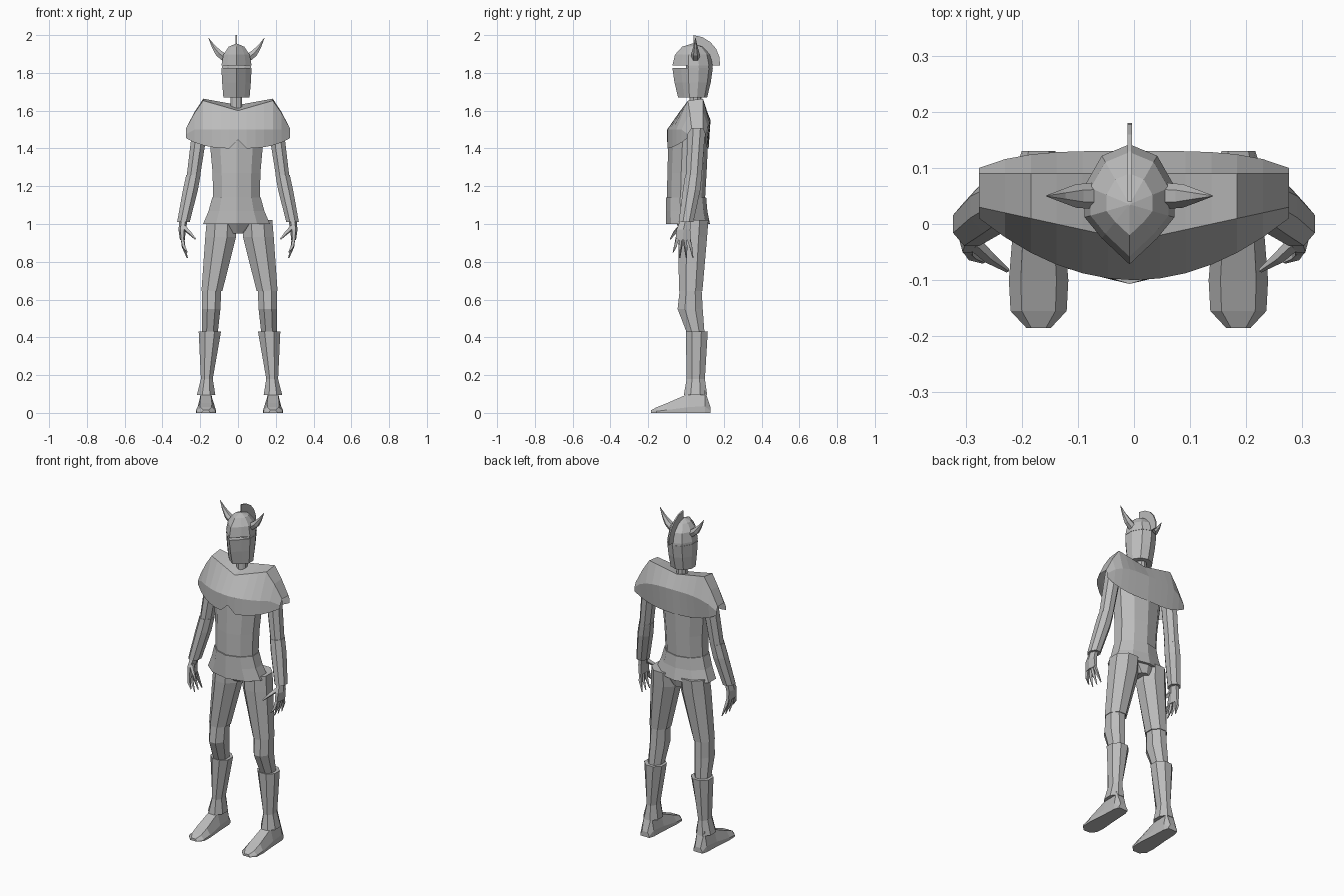
import bpy, bmesh
from math import sin, cos, pi
from mathutils import Vector

old = bpy.data.objects.get("Cube")
if old:
    bpy.data.objects.remove(old, do_unlink=True)

GREY = (.5, .5, .5, 1)
material = bpy.data.materials.new("plain_grey")
material.use_nodes = True
material.diffuse_color = GREY
material.node_tree.nodes["Principled BSDF"].inputs["Base Color"].default_value = GREY

BODY_X = -.008
LEG_X = .008
SIDES = (("left", 1), ("right", -1))


def build(name, rings, closed=True):
    """Skin a list of point rings into one flat-shaded object."""
    bm = bmesh.new()
    rows = [[bm.verts.new(point) for point in ring] for ring in rings]
    count = len(rows[0])
    for low, high in zip(rows, rows[1:]):
        for i in range(count if closed else count - 1):
            j = (i + 1) % count
            bm.faces.new((low[i], low[j], high[j], high[i]))
    if closed:
        bm.faces.new(rows[0][::-1])
        bm.faces.new(rows[-1])
    bmesh.ops.remove_doubles(bm, verts=bm.verts, dist=.0005)
    bmesh.ops.recalc_face_normals(bm, faces=bm.faces)
    mesh = bpy.data.meshes.new(name)
    bm.to_mesh(mesh)
    bm.free()
    mesh.materials.append(material)
    obj = bpy.data.objects.new(name, mesh)
    bpy.context.scene.collection.objects.link(obj)


def ridged_loft(name, sections, ridge=.95, front_limit=-1):
    """Central body part with a front ridge, from level rings (z, y, x radius, y radius)."""
    rings = []
    for z, middle, radius_x, radius_y in sections:
        ring = []
        for i in range(10):
            angle = 2 * pi * i / 10
            depth = -cos(angle)
            if i and depth < 0:
                depth *= ridge
            y = max(middle + radius_y * depth, front_limit)
            ring.append((BODY_X + radius_x * sin(angle), y, z))
        rings.append(ring)
    build(name, rings)


def limb(name, side, sections, shift=0, sides=8):
    """Limb part from level rings (z, x, y, x radius, y radius), mirrored by side."""
    rings = []
    for z, x, y, radius_x, radius_y in sections:
        angles = [2 * pi * (i + .5) / sides for i in range(sides)]
        rings.append([(side * (x + radius_x * sin(a)) + shift, y - radius_y * cos(a), z)
                      for a in angles])
    build(name, rings)


def tapered_tube(name, side, path, radii, sides=4, shift=0):
    """Tube through the path points, with one radius for each."""
    points = [Vector(point) for point in path]
    last = len(points) - 1
    rings = []
    for i, (point, radius) in enumerate(zip(points, radii)):
        along = points[min(i + 1, last)] - points[max(i - 1, 0)]
        turn = along.to_track_quat("Z", "Y")
        ring = []
        for k in range(sides):
            angle = 2 * pi * k / sides
            spot = point + turn @ Vector((cos(angle), sin(angle), 0)) * radius
            ring.append((side * spot.x + shift, spot.y, spot.z))
        rings.append(ring)
    build(name, rings)


# Helmet: lower guard, back of the eye slit, pointed dome
HELMET_Y = .035
HELMET_RIDGE = .7
ridged_loft("helmet_guard", [(1.67, HELMET_Y, .073, .077), (1.75, HELMET_Y, .08, .096),
                             (1.825, HELMET_Y, .084, .107)], HELMET_RIDGE)
ridged_loft("helmet_slit_back", [(z, HELMET_Y, .082, .105) for z in (1.82, 1.845)],
            HELMET_RIDGE, front_limit=0)
dome = []
for step in range(4):
    angle = step * pi / 6.1
    dome.append((1.84 + .115 * sin(angle), HELMET_Y, .084 * cos(angle), .107 * cos(angle)))
ridged_loft("helmet_dome", dome, HELMET_RIDGE)

# Crest: thin blade that follows the dome from its top to the back
outer, inner = [], []
for step in range(6):
    angle = pi / 2 * (1 - step / 5)
    for edge, radius in ((outer, .16 - .004 * step), (inner, .1)):
        edge.append((.04 + radius * cos(angle), 1.84 + radius * sin(angle)))
build("helmet_crest", [[(BODY_X + half, y, z) for y, z in outer + inner[::-1]]
                       for half in (-.004, .004)])

# Neck, torso and flared skirt
ridged_loft("neck", [(z, .05, .032, .032) for z in (1.58, 1.7)])
ridged_loft("torso", [(1.12, 0, .13, .1), (1.27, .005, .133, .104), (1.5, .015, .155, .105)])
ridged_loft("skirt", [(1.14, 0, .135, .107), (1.07, .003, .155, .11), (1, .01, .186, .117)])
ridged_loft("pelvis", [(.95, .04, .045, .06), (1.01, .03, .12, .085)])

# Chest mantle with open sleeves: ribs run from the front hem over the top to the back hem
ribs = []
RIB_COUNT = 6
for step in range(-RIB_COUNT, RIB_COUNT + 1):
    out = abs(step) / RIB_COUNT
    top = 1.6 + .08 * out if out < .7 else 1.655 - .5 * (out - .7)
    hem = 1.4 + .055 * out ** 3
    front = .11 * out ** 2 - .1
    rib = [(front, hem if step else 1.445),
           (front, min(1.5, top - .03)),
           (.06 * out - .03, top),
           (.09, top + .03 * (1 - out)),
           (.13 - .03 * out ** 4, 1.55 - .07 * out ** 4),
           (.12 - .02 * out, hem)]
    ribs.append([(.276 * step / RIB_COUNT, y, z) for y, z in rib])
build("chest_mantle", ribs, closed=False)

for label, side in SIDES:
    # Horn
    tapered_tube(label + "_horn", side,
                 [(.055, .05, 1.875), (.095, .05, 1.905), (.122, .05, 1.94), (.148, .05, 1.985)],
                 (.024, .021, .011, .001), sides=6, shift=BODY_X)

    # Arm
    limb(label + "_upper_arm", side, [(1.55, .195, .06, .045, .05), (1.24, .238, .04, .038, .046)])
    limb(label + "_forearm", side, [(1.26, .236, .04, .041, .048), (1.18, .252, .03, .043, .05),
                                    (1.01, .289, 0, .036, .042)])

    # Hand: flat palm, four spread fingers and a thumb
    limb(label + "_palm", side, [(1.03, .287, 0, .022, .03), (.97, .296, -.014, .019, .042),
                                 (.915, .294, -.016, .013, .046)], sides=6)
    for finger in range(4):
        root = .02 * finger - .046
        end = .035 * finger - .068
        tip = .82 if finger else .85
        tapered_tube(f"{label}_finger_{finger}", side,
                     [(.294, root, .925), (.288, (root + end) / 2, .88), (.268, end, tip)],
                     (.011, .01, .003))
    tapered_tube(label + "_thumb", side,
                 [(.29, -.03, .985), (.258, -.06, .955), (.225, -.083, .92)],
                 (.014, .011, .004))

    # Leg
    limb(label + "_thigh", side, [(1.02, .095, .04, .085, .085), (.93, .1, .035, .088, .083),
                                  (.645, .146, .025, .06, .067)], LEG_X)
    limb(label + "_knee", side, [(.66, .147, .025, .055, .062), (.55, .15, .022, .053, .072),
                                 (.42, .157, .052, .045, .05)], LEG_X)
    limb(label + "_boot_shaft", side, [(.43, .157, .057, .064, .063), (.18, .173, .052, .034, .052),
                                       (.095, .177, .05, .053, .067)], LEG_X)

    # Foot: cross sections from heel to toe as (y, half width of the sole, height)
    foot = []
    for y, sole, height in ((.13, .03, .03), (.1, .04, .12), (.01, .044, .1),
                            (-.1, .053, .052), (-.155, .05, .03), (-.185, .022, .014)):
        outline = [(-sole, 0), (sole, 0), (sole, height * .3),
                   (sole * .6, height), (-sole * .6, height), (-sole, height * .3)]
        foot.append([(side * (.178 + x) + LEG_X, y, z) for x, z in outline])
    build(label + "_foot", foot)
